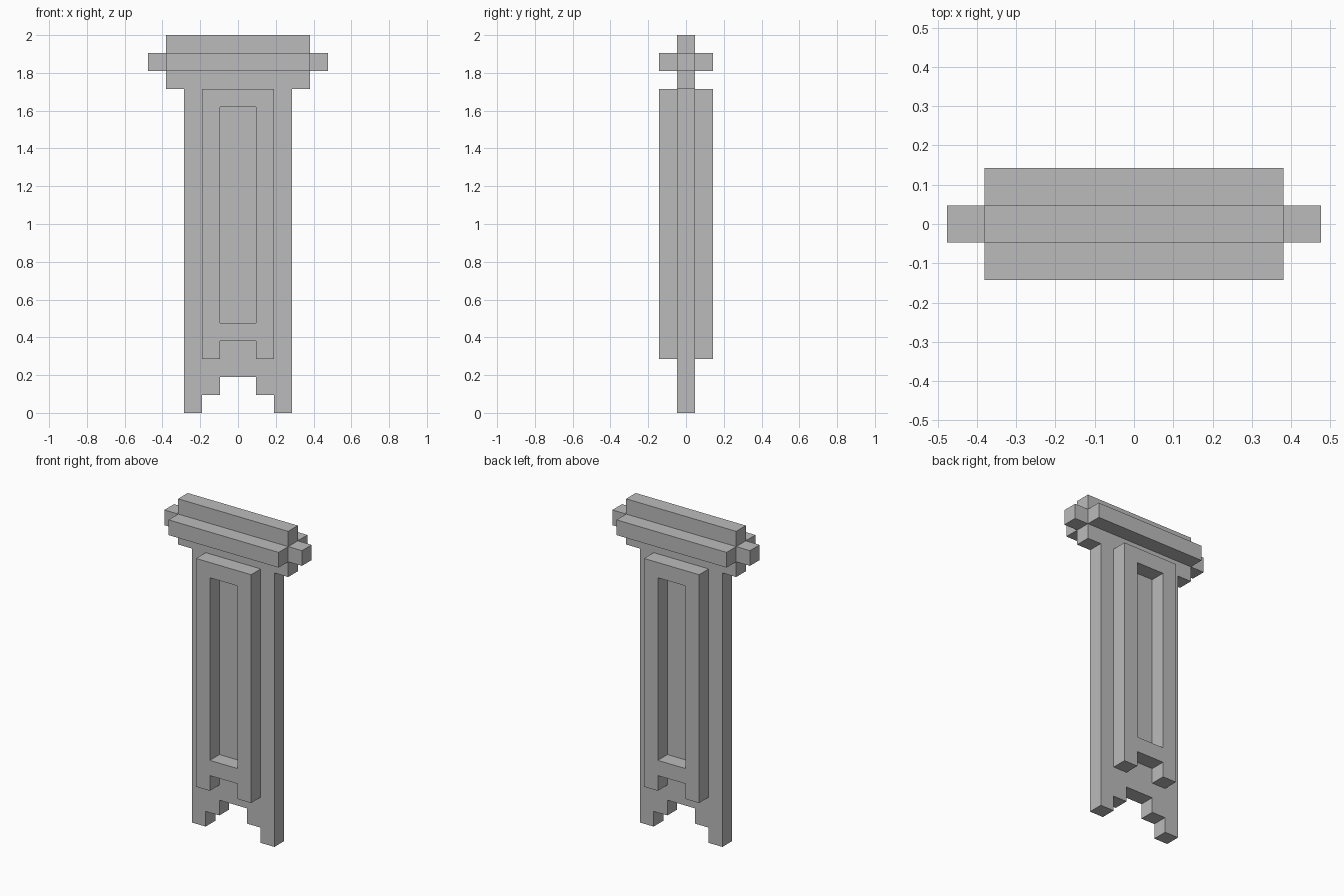
import bpy
import bmesh

if "Cube" in bpy.data.objects:
    bpy.data.objects.remove(bpy.data.objects["Cube"], do_unlink=True)

U = 2 / 21  # one block of the building grid

grey = bpy.data.materials.new("stone_grey")
grey.use_nodes = True
COLOUR = (0.5, 0.5, 0.5, 1)
grey.diffuse_color = COLOUR
grey.node_tree.nodes["Principled BSDF"].inputs["Base Color"].default_value = COLOUR


def slab(name, half_outline, y0, y1, both_sides=False):
    """Extrude the +x half of an outline along y, then mirror it."""
    bm = bmesh.new()
    front = [bm.verts.new((x * U, y0 * U, z * U)) for x, z in half_outline]
    back = [bm.verts.new((x * U, y1 * U, z * U)) for x, z in half_outline]
    bm.faces.new(front)
    bm.faces.new(back[::-1])
    for i in range(len(front)):
        j = (i + 1) % len(front)
        # leave the mirror plane open
        if half_outline[i][0] or half_outline[j][0]:
            bm.faces.new((front[j], front[i], back[i], back[j]))
    mesh = bpy.data.meshes.new(name)
    bm.to_mesh(mesh)
    bm.free()
    mesh.materials.append(grey)
    obj = bpy.data.objects.new(name, mesh)
    bpy.context.collection.objects.link(obj)
    mirror = obj.modifiers.new("mirror", 'MIRROR')
    mirror.use_axis = (True, both_sides, False)
    mirror.use_clip = True
    return obj


# Upright panel with stepped feet, wider head and projecting side ends
slab("core_panel",
     [(0, 2), (1, 2), (1, 1), (2, 1), (2, 0), (3, 0), (3, 18), (4, 18),
      (4, 19), (5, 19), (5, 20), (4, 20), (4, 21), (0, 21)], -0.5, 0.5)

# Raised frames with a long recess and a notched foot, front and back
slab("raised_frame",
     [(0, 4), (1, 4), (1, 3), (2, 3), (2, 18), (0, 18),
      (0, 17), (1, 17), (1, 5), (0, 5)], -1.5, -0.5, both_sides=True)

# Horizontal rails across the head, front and back
slab("head_rail", [(0, 19), (4, 19), (4, 20), (0, 20)], -1.5, -0.5, both_sides=True)
